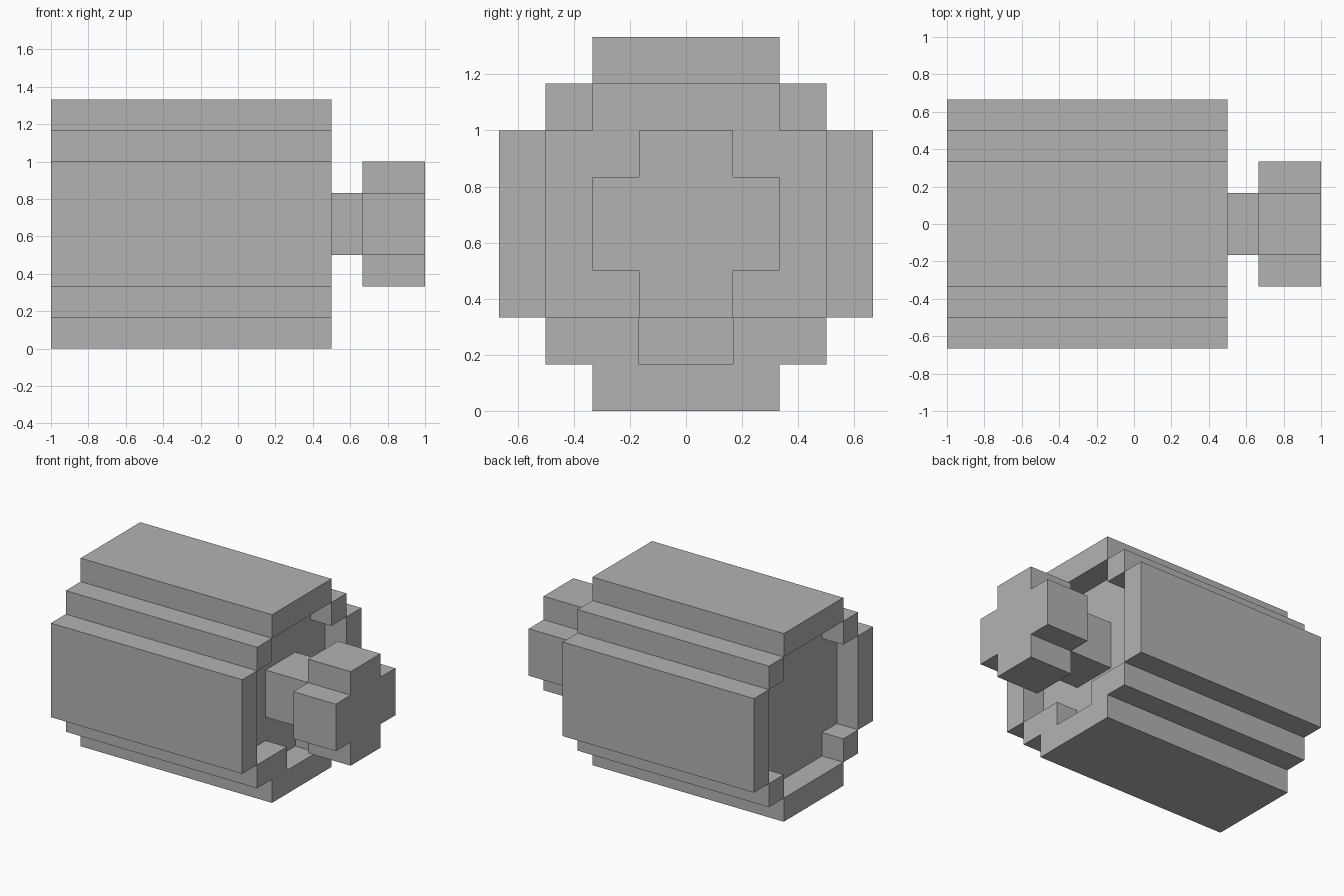
import bpy
import bmesh

if "Cube" in bpy.data.objects:
    bpy.data.objects.remove(bpy.data.objects["Cube"], do_unlink=True)

U = 1 / 6  # block size

grey = bpy.data.materials.new("mid grey")
grey.use_nodes = True
colour = (0.45, 0.45, 0.45, 1)
grey.diffuse_color = colour
grey.node_tree.nodes["Principled BSDF"].inputs["Base Color"].default_value = colour


def prism(name, half, x0, x1):
    """Mirror a half profile of (y, z) blocks and extrude it along x."""
    outline = half + [(-y, z) for y, z in reversed(half)]
    bm = bmesh.new()
    face = bm.faces.new([bm.verts.new((x0 * U, y * U, z * U)) for y, z in outline])
    ext = bmesh.ops.extrude_face_region(bm, geom=[face])["geom"]
    moved = [v for v in ext if isinstance(v, bmesh.types.BMVert)]
    bmesh.ops.translate(bm, vec=((x1 - x0) * U, 0, 0), verts=moved)
    bmesh.ops.recalc_face_normals(bm, faces=bm.faces)
    mesh = bpy.data.meshes.new(name)
    bm.to_mesh(mesh)
    bm.free()
    mesh.materials.append(grey)
    ob = bpy.data.objects.new(name, mesh)
    bpy.context.collection.objects.link(ob)
    return ob


def cut(ob, cutter):
    """Subtract the cutter from the object and discard it."""
    mod = ob.modifiers.new("recess", "BOOLEAN")
    mod.operation = "DIFFERENCE"
    mod.solver = "EXACT"
    mod.object = cutter
    cutter.hide_render = True
    bpy.context.view_layer.update()
    graph = bpy.context.evaluated_depsgraph_get()
    result = bpy.data.meshes.new_from_object(ob.evaluated_get(graph))
    ob.modifiers.clear()
    ob.data = result
    bpy.data.objects.remove(cutter, do_unlink=True)


# Stepped barrel body
body = prism("barrel_body", [(2, 0), (2, 1), (3, 1), (3, 2), (4, 2),
                             (4, 6), (3, 6), (3, 7), (2, 7), (2, 8)], -6, 3)

# Sunken ends: the knob end has a narrow notch at the bottom
upper = [(3, 2), (3, 6), (2, 6), (2, 7)]
cut(body, prism("plain_end_recess", [(2, 1), (2, 2)] + upper, -7, -5))
cut(body, prism("knob_end_recess", [(1, 1), (1, 2)] + upper, 2, 4))

# Stem and cross-shaped knob
prism("stem", [(1, 3), (1, 5)], 2, 4)
prism("knob", [(1, 2), (1, 3), (2, 3), (2, 5), (1, 5), (1, 6)], 4, 6)
